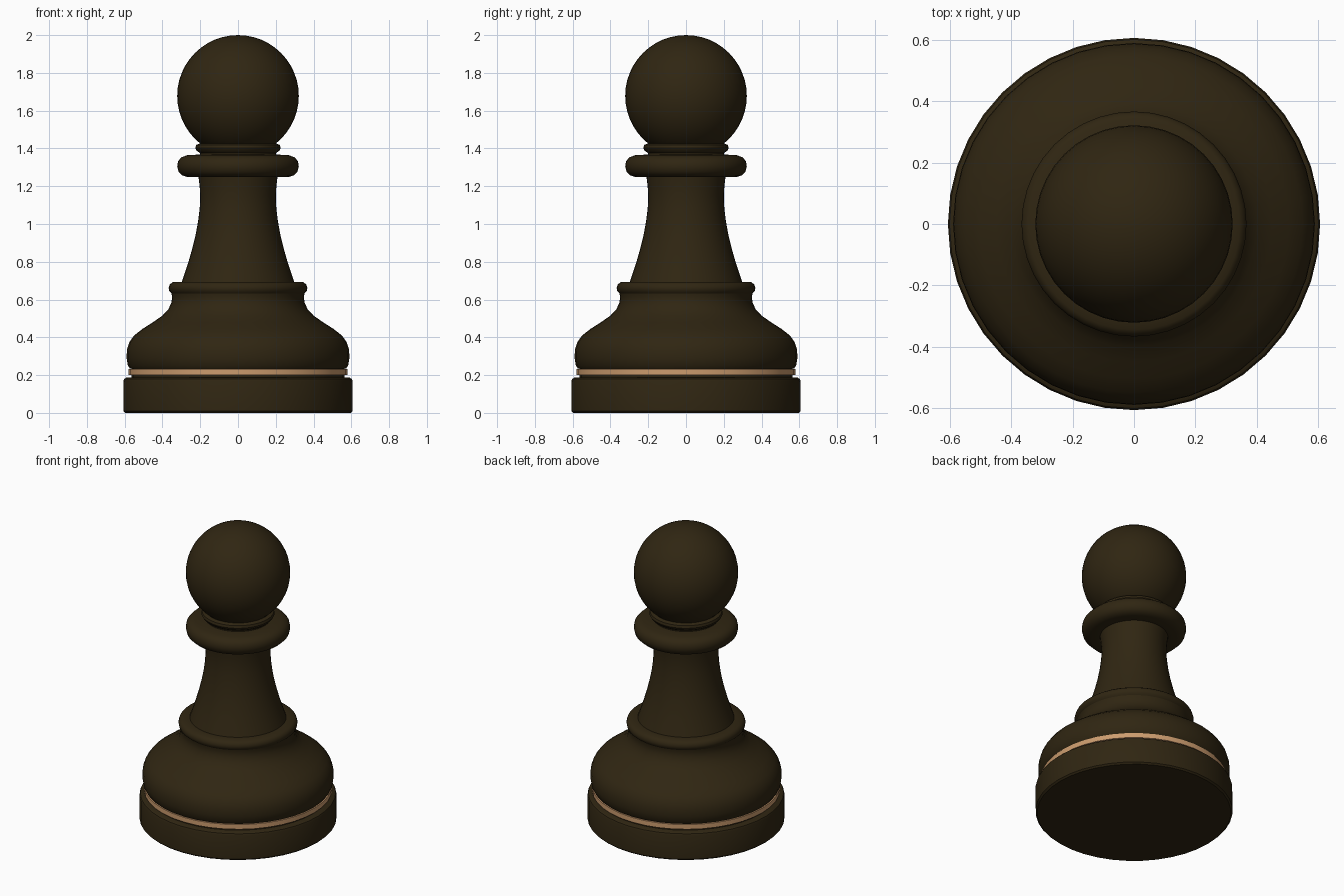
import bpy
import bmesh
from math import radians, tau
from mathutils import Matrix

cube = bpy.data.objects.get("Cube")
if cube:
    bpy.data.objects.remove(cube, do_unlink=True)

SIDES = 40


def material(name, colour):
    mat = bpy.data.materials.new(name)
    mat.use_nodes = True
    mat.diffuse_color = colour
    bsdf = mat.node_tree.nodes["Principled BSDF"]
    bsdf.inputs["Base Color"].default_value = colour
    return mat


dark_wood = material("dark wood", (0.029, 0.019, 0.006, 1))
pale_wood = material("pale wood", (0.6, 0.33, 0.155, 1))


def finish(bm, name, mat, angle=35):
    mesh = bpy.data.meshes.new(name)
    bmesh.ops.recalc_face_normals(bm, faces=bm.faces)
    bm.to_mesh(mesh)
    bm.free()
    mesh.materials.append(mat)
    obj = bpy.data.objects.new(name, mesh)
    bpy.context.collection.objects.link(obj)
    bpy.ops.object.select_all(action='DESELECT')
    obj.select_set(True)
    bpy.context.view_layer.objects.active = obj
    bpy.ops.object.shade_smooth_by_angle(angle=radians(angle))
    return obj


def turned(name, mat, profile):
    """Turn a (radius, height) profile about the z axis and cap both ends."""
    bm = bmesh.new()
    rings = []
    for radius, height in profile:
        turn = [Matrix.Rotation(tau * i / SIDES, 3, 'Z') for i in range(SIDES)]
        rings.append([bm.verts.new(m @ bm_point(radius, height)) for m in turn])
    for low, high in zip(rings, rings[1:]):
        for i in range(SIDES):
            j = (i + 1) % SIDES
            bm.faces.new((low[i], low[j], high[j], high[i]))
    bm.faces.new(rings[0])
    bm.faces.new(rings[-1])
    return finish(bm, name, mat)


def bm_point(radius, height):
    return Matrix.Translation((radius, 0, height)).translation


# Foot, groove and inlaid band
turned("foot", dark_wood, [(0.597, 0), (0.607, 0.01), (0.607, 0.168),
                           (0.602, 0.18), (0.59, 0.187), (0.5, 0.187)])
turned("groove", dark_wood, [(0.563, 0.17), (0.563, 0.25)])
turned("band", pale_wood, [(0.579, 0.2), (0.579, 0.232)])

# Bell-shaped lower body with a rolled rim
turned("bell", dark_wood, [
    (0.572, 0.234), (0.583, 0.25), (0.59, 0.29), (0.588, 0.335), (0.575, 0.375),
    (0.55, 0.41), (0.505, 0.445), (0.45, 0.48), (0.4, 0.515), (0.368, 0.55),
    (0.352, 0.585), (0.349, 0.615), (0.354, 0.638)])
turned("bell_rim", dark_wood, [
    (0.352, 0.632), (0.364, 0.645), (0.367, 0.662), (0.361, 0.68),
    (0.345, 0.692), (0.3, 0.694)])

# Tapered stem
turned("stem", dark_wood, [
    (0.302, 0.68), (0.282, 0.74), (0.262, 0.8), (0.242, 0.87), (0.225, 0.94),
    (0.212, 1.01), (0.203, 1.08), (0.2, 1.14), (0.203, 1.2), (0.212, 1.27)])

# Collar and neck ring
turned("collar", dark_wood, [
    (0.21, 1.248), (0.265, 1.248), (0.295, 1.257), (0.315, 1.277), (0.322, 1.305),
    (0.317, 1.333), (0.3, 1.353), (0.27, 1.364), (0.2, 1.368)])
turned("neck_ring", dark_wood, [
    (0.2, 1.36), (0.2, 1.375), (0.218, 1.387), (0.226, 1.402),
    (0.222, 1.418), (0.2, 1.428)])

# Ball head
bm = bmesh.new()
bmesh.ops.create_uvsphere(bm, u_segments=SIDES, v_segments=24, radius=0.322,
                          matrix=Matrix.Translation((0, 0, 1.678)))
finish(bm, "head", dark_wood)
